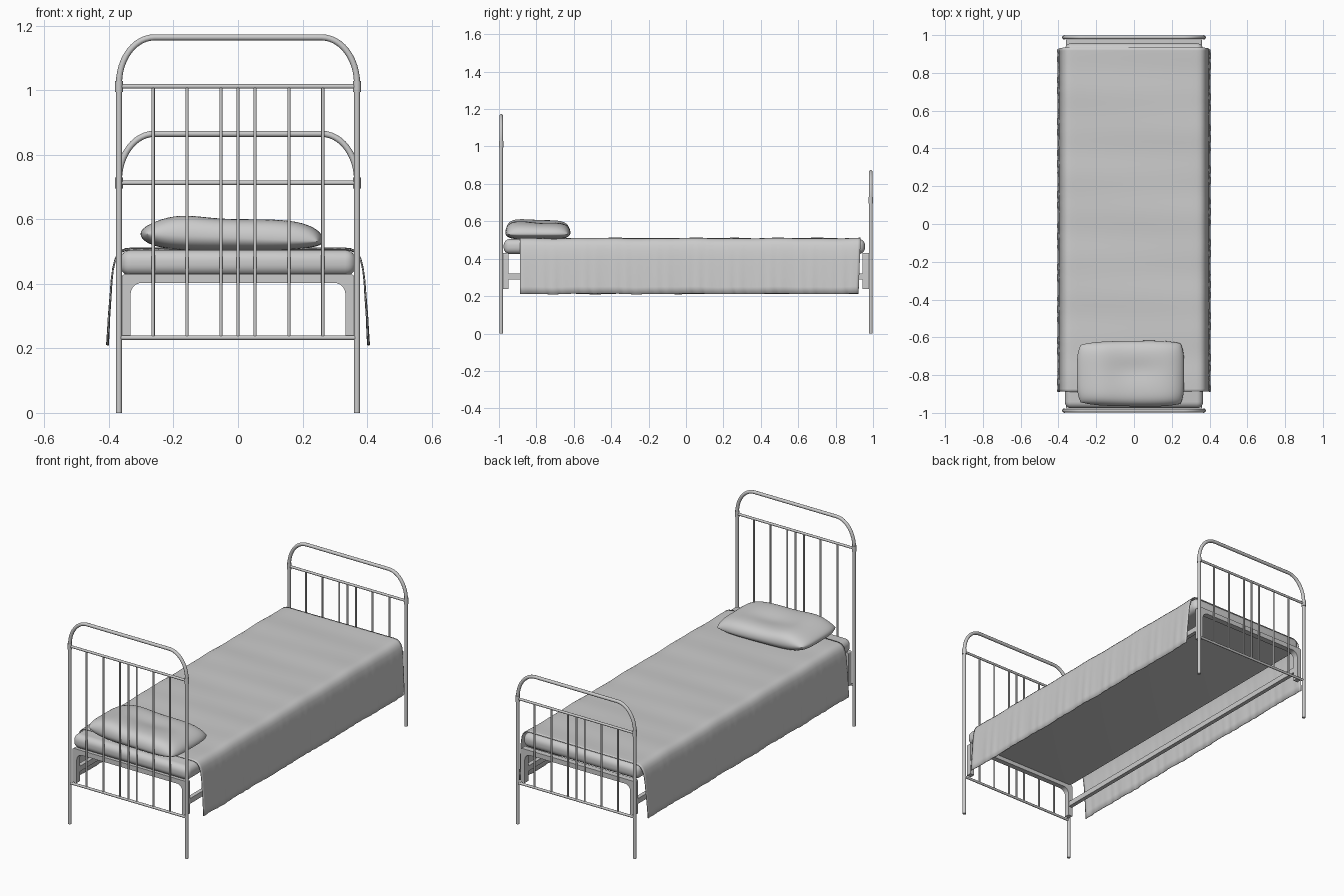
import bpy, bmesh, math

if "Cube" in bpy.data.objects:
    bpy.data.objects.remove(bpy.data.objects["Cube"])

PX, PY = 0.369, 0.988      # post position


def finish(name, bm, angle=40):
    bmesh.ops.remove_doubles(bm, verts=bm.verts, dist=1e-5)
    bmesh.ops.recalc_face_normals(bm, faces=bm.faces)
    me = bpy.data.meshes.new(name)
    bm.to_mesh(me)
    bm.free()
    ob = bpy.data.objects.new(name, me)
    bpy.context.collection.objects.link(ob)
    bpy.ops.object.select_all(action='DESELECT')
    ob.select_set(True)
    bpy.context.view_layer.objects.active = ob
    bpy.ops.object.shade_smooth_by_angle(angle=math.radians(angle))
    return ob


def tube(name, paths, radius, res=4):
    """Round tubes along one or more point paths, as a mesh."""
    cu = bpy.data.curves.new(name, 'CURVE')
    cu.dimensions = '3D'
    cu.bevel_depth, cu.bevel_resolution, cu.use_fill_caps = radius, res, True
    for pts in paths:
        sp = cu.splines.new('POLY')
        sp.points.add(len(pts) - 1)
        for p, co in zip(sp.points, pts):
            p.co = (*co, 1)
    tmp = bpy.data.objects.new(name + "_curve", cu)
    bpy.context.collection.objects.link(tmp)
    me = bpy.data.meshes.new_from_object(tmp.evaluated_get(bpy.context.evaluated_depsgraph_get()))
    bm = bmesh.new()
    bm.from_mesh(me)
    bpy.data.objects.remove(tmp)
    bpy.data.meshes.remove(me)
    return finish(name, bm)


def box(name, lo, hi, bevel=0.0, segs=1):
    bm = bmesh.new()
    bmesh.ops.create_cube(bm, size=1)
    for v in bm.verts:
        v.co = [(a + b) / 2 + c * (b - a) for a, b, c in zip(lo, hi, v.co)]
    if bevel:
        bmesh.ops.bevel(bm, geom=bm.edges[:], offset=bevel, segments=segs, profile=0.5, affect='EDGES')
    return finish(name, bm)


def grid_faces(bm, rows):
    for a, b in zip(rows, rows[1:]):
        for i in range(len(a) - 1):
            bm.faces.new((a[i], a[i + 1], b[i + 1], b[i]))


# End frames: bent tube arch, rails, spindles, collars
def end_frame(name, y, rail_z):
    half = [(PX, 0)] + [(PX - 0.11 * (1 - math.cos(t)), rail_z + 0.008 + 0.144 * math.sin(t))
                        for t in (i * math.pi / 24 for i in range(13))]
    path = [(-x, y, z) for x, z in half] + [(x, y, z) for x, z in reversed(half)]
    tube(name + "_arch", [path], 0.0095)
    tube(name + "_rails", [[(-PX, y, z), (PX, y, z)] for z in (0.233, rail_z)], 0.007)
    xs = (-0.263, -0.158, -0.053, 0, 0.053, 0.158, 0.263)
    tube(name + "_spindles", [[(x, y, 0.233), (x, y, rail_z)] for x in xs], 0.005, 3)
    tube(name + "_collars", [[(s * PX, y, rail_z - 0.017), (s * PX, y, rail_z + 0.017)]
                             for s in (-1, 1)], 0.012)


end_frame("headboard", -PY, 1.012)
end_frame("footboard", PY, 0.713)


# Bed base: inverted U brackets at the ends and side rails
def bracket(name, y0, y1):
    inner = [(0.333, 0.237)] + [(0.298 + 0.035 * math.cos(t), 0.368 + 0.035 * math.sin(t))
                                for t in (i * math.pi / 12 for i in range(7))]
    outer = [(0.36, 0.237)] + [(0.35 + 0.01 * math.cos(t), 0.42 + 0.01 * math.sin(t))
                               for t in (i * math.pi / 12 for i in range(7))]
    inner = [(-x, z) for x, z in inner] + inner[::-1]
    outer = [(-x, z) for x, z in outer] + outer[::-1]
    bm = bmesh.new()
    loops = [[bm.verts.new((x, y, z)) for x, z in pts]
             for pts, y in ((inner, y0), (outer, y0), (outer, y1), (inner, y1), (inner, y0))]
    grid_faces(bm, loops)
    bmesh.ops.remove_doubles(bm, verts=bm.verts, dist=1e-5)
    bmesh.ops.holes_fill(bm, edges=bm.edges[:], sides=4)
    finish(name, bm)


bracket("head_bracket", -0.978, -0.948)
bracket("foot_bracket", 0.945, 0.978)
for s, side in ((-1, "left"), (1, "right")):
    x0, x1 = sorted((s * 0.335, s * 0.358))
    box(side + "_side_rail", (x0, -0.975, 0.29), (x1, 0.975, 0.32))

# Mattress
box("mattress", (-0.366, -0.975, 0.425), (0.366, 0.957, 0.505), 0.034, 6)

# Blanket: draped cross-section swept along y with soft ripples
side = [(0.33, 0.508), (0.35, 0.506), (0.363, 0.5), (0.374, 0.488), (0.381, 0.472), (0.387, 0.445),
        (0.391, 0.41), (0.394, 0.36), (0.398, 0.3), (0.4, 0.25), (0.402, 0.212)]
top = [(-0.3 + 0.05 * i, 0.508) for i in range(13)]
section = [(-x, z) for x, z in reversed(side)] + top + side
bm = bmesh.new()
rows = []
for j in range(121):
    f = j / 120
    row = []
    for x, z in section:
        drop = max(0, (0.508 - z) / 0.3)
        y = -0.888 + f * (1.822 - 0.012 * drop)
        ripple = drop * (0.003 * math.sin(41 * y + x * 5) + 0.002 * math.sin(73 * y))
        wave = 0.0015 * math.sin(13 * y + 4 * x) + 0.001 * math.sin(29 * y)
        row.append(bm.verts.new((x + math.copysign(ripple, x), y, z + wave)))
    rows.append(row)
grid_faces(bm, rows)
blanket = finish("blanket", bm, 60)
mod = blanket.modifiers.new("thickness", 'SOLIDIFY')
mod.thickness, mod.offset = 0.004, 0

# Pillow: cushion grid, plumper on the left, sagging in the middle
bm = bmesh.new()
N = 32
ticks = [math.sin(math.pi / 2 * (2 * i / N - 1)) for i in range(N + 1)]
for sgn in (1, -1):
    rows = []
    for v in ticks:
        row = []
        for u in ticks:
            h = math.sqrt(max(0, (1 - u ** 4) * (1 - v ** 6)))
            x = -0.018 + 0.284 * u * (1 - 0.07 * v ** 4)
            y = -0.792 + 0.173 * v * (1 - 0.1 * u ** 4) + 0.004 * u * v
            mid = 0.543 - 0.012 * u
            crown = (0.598 + 0.014 * math.exp(-((u + 0.6) / 0.35) ** 2)
                     - 0.010 * math.exp(-((v - 0.1) / 0.35) ** 2 - ((u - 0.1) / 0.5) ** 2)
                     - 0.006 * v)
            z = mid + (crown - mid) * h if sgn > 0 else mid - (mid - 0.503) * h
            row.append(bm.verts.new((x, y, z)))
        rows.append(row)
    grid_faces(bm, rows)
finish("pillow", bm, 80)
